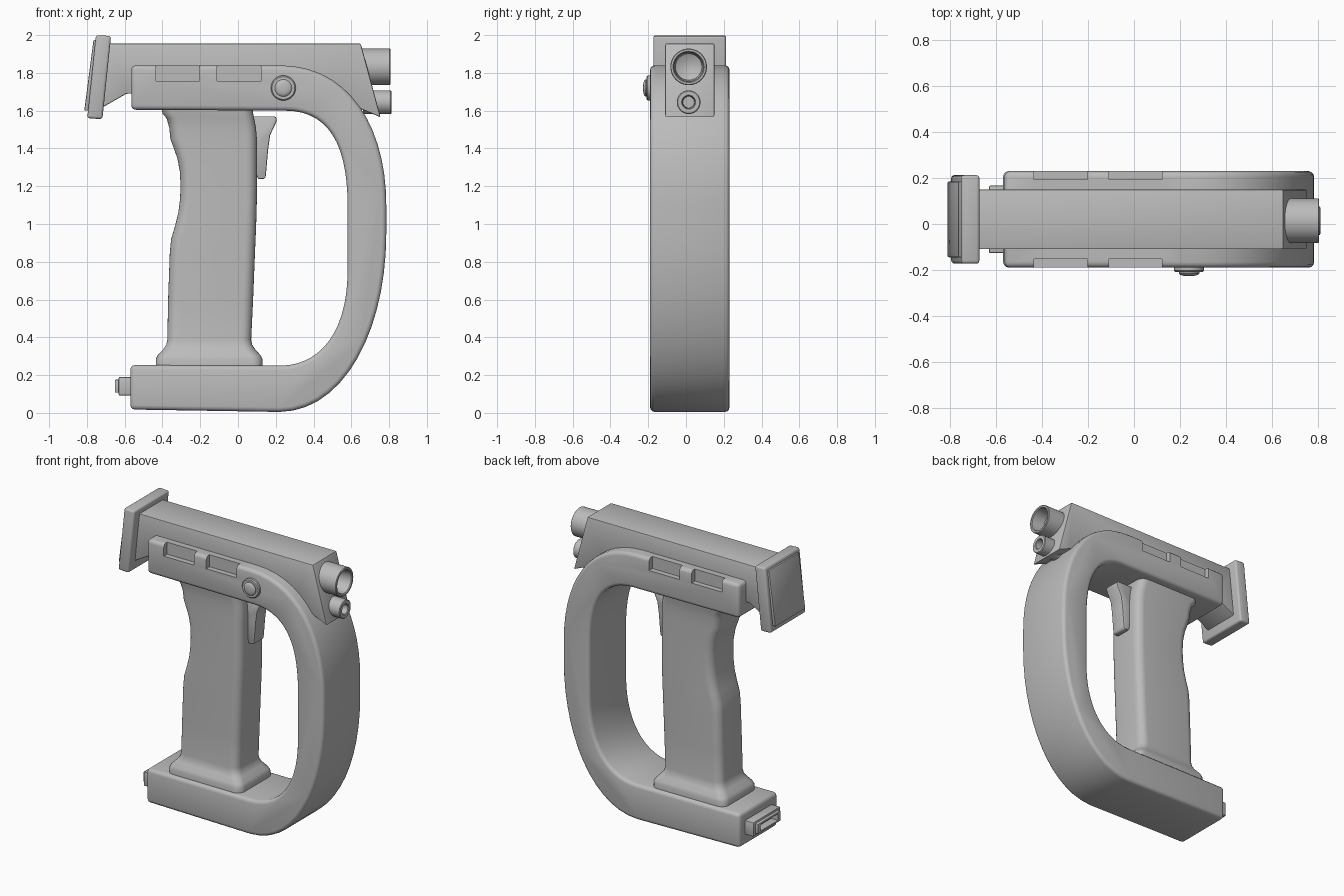
import bpy, bmesh, math
from mathutils import Matrix, Vector

if "Cube" in bpy.data.objects:
    bpy.data.objects.remove(bpy.data.objects["Cube"])

CY = 0.02  # centre plane of the body

grey = bpy.data.materials.new("plain grey")
grey.diffuse_color = (0.5, 0.5, 0.5, 1)
grey.use_nodes = True
grey.node_tree.nodes["Principled BSDF"].inputs["Base Color"].default_value = grey.diffuse_color


def finish(name, bm, bevel=0.0, segments=3, cutters=()):
    """Turn a bmesh into an object, bevel it, cut it and shade it."""
    bmesh.ops.recalc_face_normals(bm, faces=bm.faces[:])
    me = bpy.data.meshes.new(name)
    bm.to_mesh(me)
    bm.free()
    ob = bpy.data.objects.new(name, me)
    bpy.context.collection.objects.link(ob)
    me.materials.append(grey)
    bpy.ops.object.select_all(action='DESELECT')
    bpy.context.view_layer.objects.active = ob
    ob.select_set(True)
    if bevel:
        m = ob.modifiers.new("bevel", 'BEVEL')
        m.width, m.segments = bevel, segments
        m.limit_method, m.angle_limit = 'ANGLE', math.radians(30)
        bpy.ops.object.modifier_apply(modifier=m.name)
    for c in cutters:
        m = ob.modifiers.new("cut", 'BOOLEAN')
        m.operation, m.object, m.solver = 'DIFFERENCE', c, 'EXACT'
        bpy.ops.object.modifier_apply(modifier=m.name)
        bpy.data.objects.remove(c)
    bpy.ops.object.shade_smooth_by_angle(angle=math.radians(32))
    return ob


def prism(name, pts, y0, y1, bevel=0.0, segments=3, cutters=()):
    """Extrude an x-z profile along y."""
    bm = bmesh.new()
    f = bm.faces.new([bm.verts.new((x, y0, z)) for x, z in pts])
    r = bmesh.ops.extrude_face_region(bm, geom=[f])
    vs = [v for v in r['geom'] if isinstance(v, bmesh.types.BMVert)]
    bmesh.ops.translate(bm, verts=vs, vec=(0, y1 - y0, 0))
    return finish(name, bm, bevel, segments, cutters)


def box(name, x0, x1, y0, y1, z0, z1, bevel=0.0, cutters=()):
    return prism(name, [(x0, z0), (x1, z0), (x1, z1), (x0, z1)], y0, y1, bevel, 2, cutters)


def loft(name, rings):
    """Skin a stack of closed rings and cap both ends."""
    bm = bmesh.new()
    vr = [[bm.verts.new(p) for p in ring] for ring in rings]
    n = len(vr[0])
    for a, b in zip(vr, vr[1:]):
        for i in range(n):
            j = (i + 1) % n
            bm.faces.new((a[i], a[j], b[j], b[i]))
    bm.faces.new(vr[0])
    bm.faces.new(vr[-1])
    return finish(name, bm)


def lathe(name, profile, centre, axis, n=40):
    """Turn (radius, distance) points round an axis."""
    m = Matrix.Translation(centre) @ Vector(axis).to_track_quat('Z', 'Y').to_matrix().to_4x4()
    return loft(name, [[m @ Vector((r * math.cos(2 * math.pi * i / n),
                                    r * math.sin(2 * math.pi * i / n), d))
                        for i in range(n)] for r, d in profile])


def bezier(p0, p1, p2, p3, n=14):
    out = []
    for i in range(n + 1):
        t = i / n
        s = 1 - t
        out.append(tuple(s**3 * a + 3 * s * s * t * b + 3 * s * t * t * c + t**3 * d
                         for a, b, c, d in zip(p0, p1, p2, p3)))
    return out


# D-shaped frame with four pockets along its upper edges
outline = [(-0.565, 1.605), (-0.565, 1.84)]
outline += bezier((0.22, 1.84), (0.6, 1.84), (0.785, 1.5), (0.785, 1.1))
outline += bezier((0.785, 0.95), (0.785, 0.45), (0.57, 0.01), (0.22, 0.005))
outline += [(-0.57, 0.018), (-0.57, 0.253)]
outline += bezier((0.58, 0.75), (0.58, 0.45), (0.45, 0.25), (0.22, 0.25))[::-1]
outline += bezier((0.25, 1.6), (0.48, 1.6), (0.58, 1.42), (0.58, 1.1))[::-1]
pockets = []
for x0, x1 in ((-0.435, -0.203), (-0.11, 0.122)):
    for s in (-1, 1):
        ya, yb = sorted((CY + s * 0.173, CY + s * 0.3))
        pockets.append(box("pocket_cutter", x0, x1, ya, yb, 1.757, 1.9))
prism("frame", outline, CY - 0.21, CY + 0.21, 0.024, 3, pockets)

# Upper housing with sloping nose
prism("upper_housing", [(-0.7, 1.955), (0.65, 1.955), (0.755, 1.565), (0.66, 1.605),
                        (0.5, 1.68), (-0.59, 1.69), (-0.73, 1.61)],
      CY - 0.13, CY + 0.13, 0.007, 2)

# Slanted rear plate and its raised pad
prism("rear_plate", [(-0.752, 2.0), (-0.672, 1.995), (-0.718, 1.555), (-0.798, 1.56)],
      CY - 0.193, CY + 0.193, 0.014)
prism("rear_pad", [(-0.765, 1.975), (-0.74, 1.975), (-0.78, 1.6), (-0.814, 1.6)],
      CY - 0.165, CY + 0.165, 0.007, 2)

# Grip: rounded-box sections at (height, back x, front x, half depth)
sections = [(0.24, -0.435, 0.13, 0.185), (0.285, -0.435, 0.13, 0.185),
            (0.305, -0.425, 0.12, 0.178), (0.335, -0.397, 0.092, 0.158),
            (0.36, -0.38, 0.075, 0.147), (0.39, -0.374, 0.07, 0.143),
            (0.6, -0.37, 0.08, 0.14), (0.85, -0.361, 0.09, 0.14),
            (0.92, -0.354, 0.093, 0.14), (0.99, -0.333, 0.096, 0.14),
            (1.06, -0.316, 0.098, 0.14), (1.13, -0.307, 0.1, 0.14),
            (1.2, -0.304, 0.1, 0.14), (1.28, -0.308, 0.1, 0.14),
            (1.35, -0.322, 0.1, 0.14), (1.41, -0.343, 0.1, 0.14),
            (1.45, -0.358, 0.1, 0.14), (1.51, -0.364, 0.095, 0.142),
            (1.56, -0.378, 0.085, 0.147), (1.585, -0.4, 0.08, 0.152),
            (1.62, -0.405, 0.078, 0.154)]


def rounded(z, x0, x1, h, r=0.055, k=6):
    ring = []
    for q, (sx, sy) in enumerate(((1, 1), (-1, 1), (-1, -1), (1, -1))):
        cx = (x1 - r) if sx > 0 else (x0 + r)
        for i in range(k + 1):
            a = math.pi / 2 * (q + i / k)
            ring.append((cx + r * math.cos(a), CY + sy * (h - r) + r * math.sin(a), z))
    return ring


loft("grip", [rounded(*s) for s in sections])

# Trigger
prism("trigger", [(0.06, 1.57), (0.195, 1.57), (0.206, 1.56), (0.203, 1.54), (0.17, 1.47),
                  (0.16, 1.4), (0.147, 1.25), (0.138, 1.238), (0.105, 1.238), (0.06, 1.4)],
      CY - 0.055, CY + 0.055, 0.008, 2)

# Side button: collar and domed cap
lathe("button_collar", [(0.066, 0), (0.066, 0.018), (0.06, 0.024), (0.046, 0.024)],
      (0.24, -0.185, 1.72), (0, -1, 0))
lathe("button_cap", [(0.045, 0), (0.045, 0.03), (0.04, 0.036), (0.028, 0.04), (0.012, 0.042)],
      (0.24, -0.185, 1.72), (0, -1, 0))

# Two hollow nose tubes
lathe("upper_tube", [(0.097, 0), (0.097, 0.161), (0.093, 0.165), (0.083, 0.165),
                     (0.078, 0.16), (0.07, 0.07), (0.03, 0.05)], (0.642, CY - 0.006, 1.832), (1, 0, 0))
lathe("lower_tube", [(0.063, 0), (0.063, 0.146), (0.058, 0.15), (0.037, 0.15),
                     (0.033, 0.145), (0.03, 0.08)], (0.662, CY - 0.006, 1.645), (1, 0, 0))

# Connector at the rear of the base
box("connector_base", -0.632, -0.55, CY - 0.147, CY + 0.147, 0.092, 0.19, 0.006,
    [box("hole_a", -0.7, -0.6, CY - 0.095, CY + 0.095, 0.12, 0.165)])
box("connector_lip", -0.652, -0.615, CY - 0.125, CY + 0.125, 0.107, 0.176, 0.005,
    [box("hole_b", -0.7, -0.6, CY - 0.095, CY + 0.095, 0.12, 0.165)])
